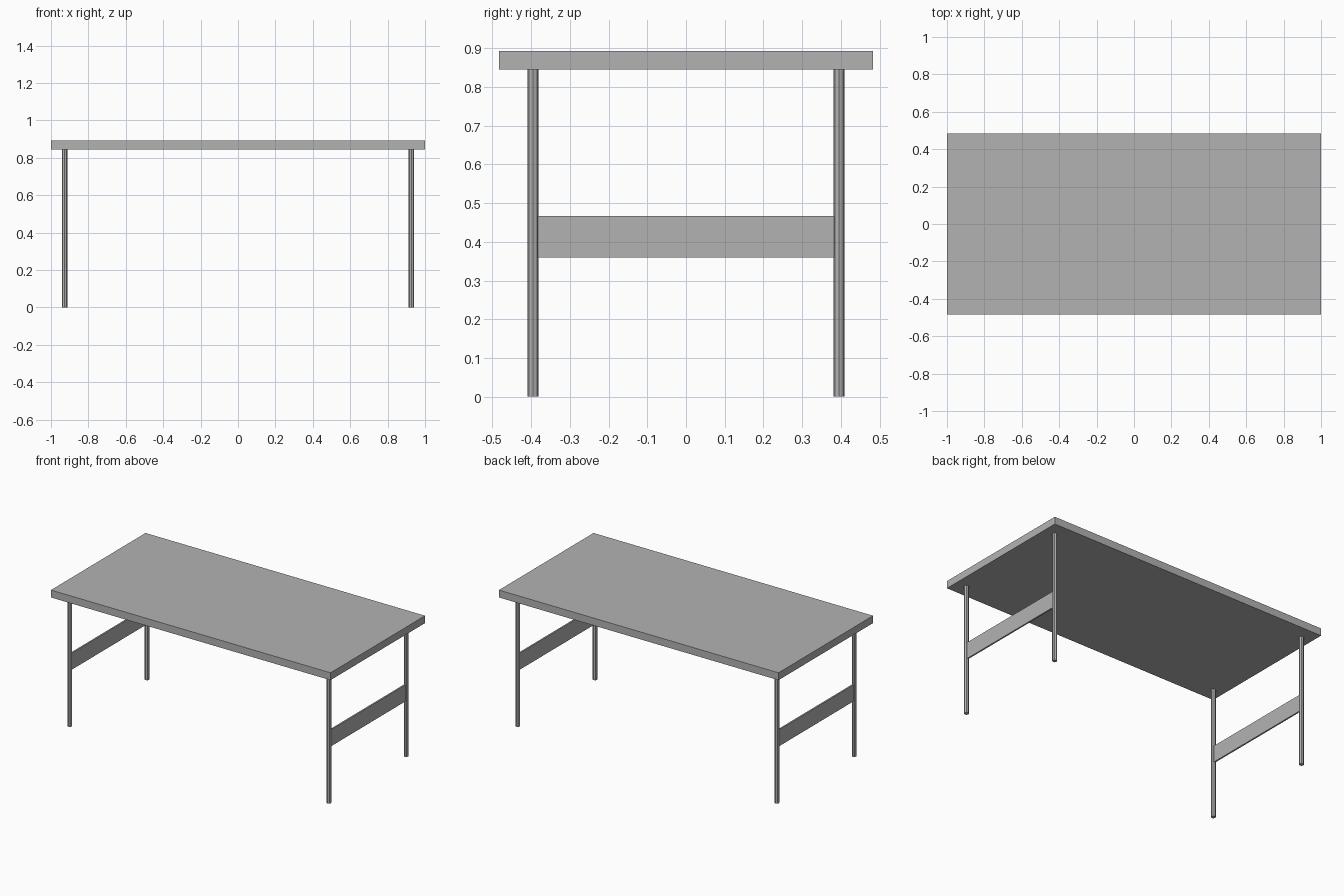
import bpy

cube = bpy.data.objects.get("Cube")
if cube:
    bpy.data.objects.remove(cube, do_unlink=True)

# One plain grey for the whole table
GREY = (0.45, 0.45, 0.45, 1)
grey = bpy.data.materials.new("plain grey")
grey.use_nodes = True
grey.diffuse_color = GREY
grey.node_tree.nodes["Principled BSDF"].inputs["Base Color"].default_value = GREY

TOP_Z, TOP_THICK = 0.893, 0.048
LEG_X, LEG_Y, LEG_R = 0.927, 0.395, 0.0145
LEG_H = TOP_Z - TOP_THICK


def finish(name):
    obj = bpy.context.object
    obj.name = name
    obj.data.materials.append(grey)
    bpy.ops.object.transform_apply(location=False, rotation=False, scale=True)


def box(name, size, centre):
    bpy.ops.mesh.primitive_cube_add(size=1, location=centre)
    bpy.context.object.scale = size
    finish(name)


# Table top
box("table_top", (2, 0.966, TOP_THICK), (0, 0, TOP_Z - TOP_THICK / 2))

for side, sx in (("left", 1), ("right", -1)):
    # Slim faceted legs
    for end, sy in (("front", -1), ("back", 1)):
        bpy.ops.mesh.primitive_cylinder_add(
            vertices=8, radius=LEG_R, depth=LEG_H,
            location=(sx * LEG_X, sy * LEG_Y, LEG_H / 2))
        finish(f"{end}_{side}_leg")
    # Flat rail joining each pair of legs
    box(f"{side}_rail", (0.01, 2 * LEG_Y - LEG_R, 0.107), (sx * LEG_X, 0, 0.4135))
